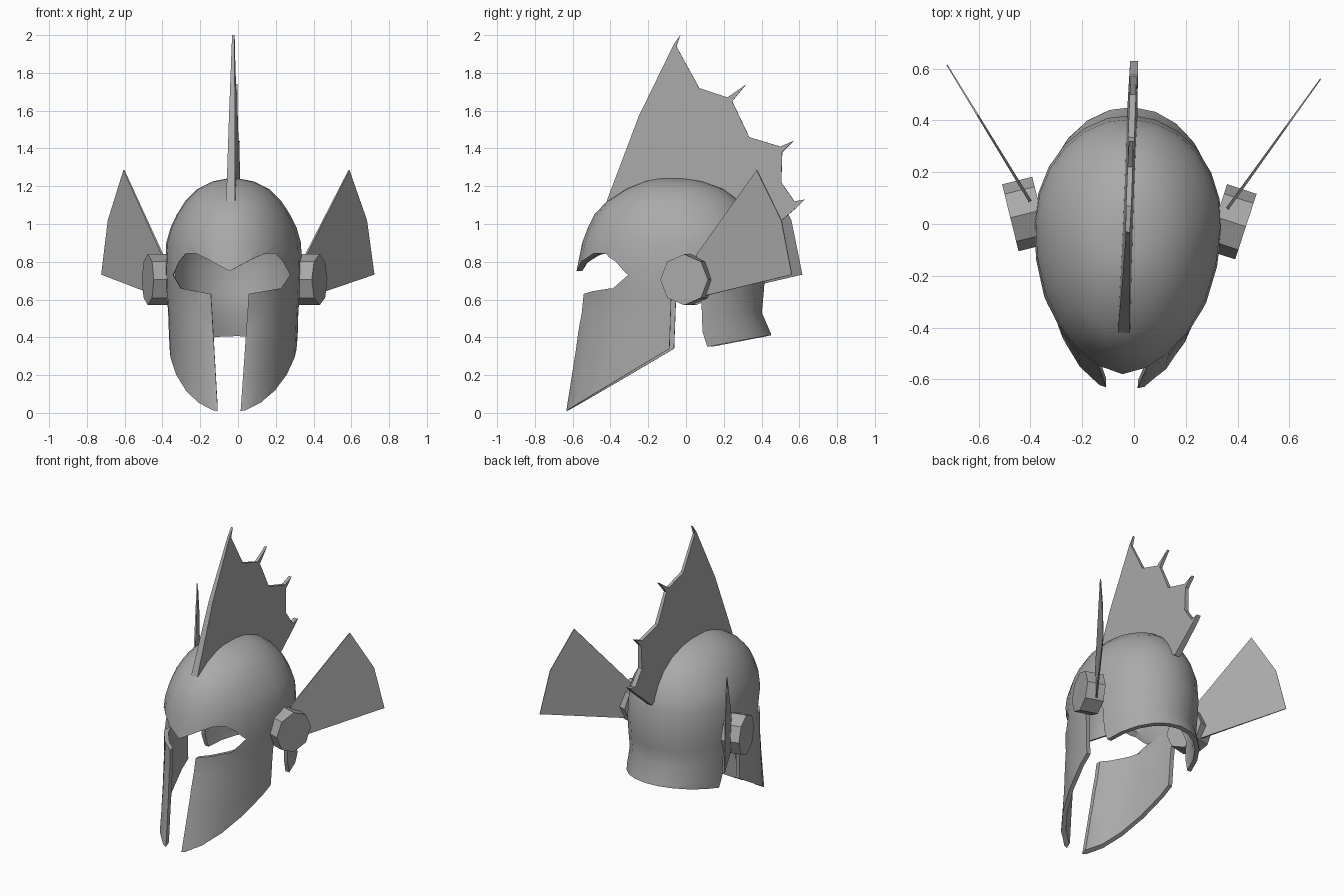
import bpy, bmesh, math
from mathutils import Matrix, Vector

if "Cube" in bpy.data.objects:
    bpy.data.objects.remove(bpy.data.objects["Cube"])

# One grey metal for the whole helmet
metal = bpy.data.materials.new("grey metal")
metal.diffuse_color = (0.4, 0.4, 0.4, 1)
metal.use_nodes = True
metal.node_tree.nodes["Principled BSDF"].inputs["Base Color"].default_value = metal.diffuse_color

# The whole model is turned slightly about z
PLACE = Matrix.Translation((-0.023, 0, 0)) @ Matrix.Rotation(math.radians(-2.15), 4, 'Z')


def make(name, bm):
    bmesh.ops.recalc_face_normals(bm, faces=bm.faces)
    me = bpy.data.meshes.new(name)
    bm.to_mesh(me)
    bm.free()
    me.materials.append(metal)
    ob = bpy.data.objects.new(name, me)
    bpy.context.collection.objects.link(ob)
    return ob


def bridge(bm, rings, caps=(True, True)):
    """Skin a list of equal-length point loops."""
    vs = [[bm.verts.new(p) for p in r] for r in rings]
    n = len(vs[0])
    for a, b in zip(vs, vs[1:]):
        for i in range(n):
            bm.faces.new((a[i], a[(i + 1) % n], b[(i + 1) % n], b[i]))
    if caps[0]:
        bm.faces.new(vs[0])
    if caps[1]:
        bm.faces.new(vs[-1])
    return bm


def activate(ob):
    bpy.ops.object.select_all(action='DESELECT')
    ob.select_set(True)
    bpy.context.view_layer.objects.active = ob


# Helmet shell: oval sections (z, half width, front y, back y, middle y)
sections = [
    (1.24, .035, -.15, .00, -.08), (1.225, .11, -.22, .09, -.07),
    (1.185, .19, -.32, .20, -.06), (1.12, .255, -.42, .29, -.05),
    (1.05, .30, -.485, .345, -.03), (.98, .334, -.52, .38, -.01),
    (.90, .357, -.55, .405, 0), (.75, .362, -.58, .42, 0),
    (.64, .358, -.562, .412, 0), (.53, .350, -.57, .402, 0),
    (.42, .346, -.588, .45, 0), (.34, .342, -.598, .465, 0),
    (.18, .337, -.622, .47, 0), (-.1, .33, -.665, .47, 0)]
SEG = 24
rings = []
for z, w, f, b, m in sections:
    ring = []
    for i in range(SEG):
        a = math.tau * i / SEG
        c, s = math.cos(a), math.sin(a)
        ring.append((w * c, m + s * ((b - m) if s > 0 else (m - f)), z))
    rings.append(ring)
shell = make("helmet_shell", bridge(bmesh.new(), rings, (True, False)))
mod = shell.modifiers.new("thickness", 'SOLIDIFY')
mod.thickness = 0.028
mod.offset = -1
mod.use_even_offset = True

# Cutter for cheek bottoms, side gaps and neck bottom (side outline)
side = [(-.9, -.3), (-.9, -.155), (-.64, .005), (-.075, .34), (-.065, .62), (0, .74),
        (.095, .58), (.1, .43), (.125, .35), (.47, .415), (.9, .49), (.9, -.3)]
lower_cut = make("lower_cutter", bridge(bmesh.new(),
                 [[(x, y, z) for y, z in side] for x in (-1, 1)]))

# Cutter for eyes and face slot (front outline, mirrored)
half = [(.11, .81), (.185, .845), (.24, .842), (.275, .8), (.31, .73),
        (.265, .66), (.10, .63), (.06, .0), (.045, -.25)]
front = [(0, .75)] + half + [(-x, z) for x, z in reversed(half)]
face_cut = make("face_cutter", bridge(bmesh.new(),
                [[(x, y, z) for x, z in front] for y in (-1, -.12)]))

for cutter in (lower_cut, face_cut):
    cutter.hide_render = True
    mod = shell.modifiers.new("cut", 'BOOLEAN')
    mod.operation = 'DIFFERENCE'
    mod.solver = 'EXACT'
    mod.object = cutter
activate(shell)
for name in [m.name for m in shell.modifiers]:
    bpy.ops.object.modifier_apply(modifier=name)
for cutter in (lower_cut, face_cut):
    bpy.data.objects.remove(cutter)
bpy.ops.object.shade_smooth_by_angle(angle=math.radians(35))
parts = [shell]

# Crest: spiked plate that thins towards the top and back
crest_outline = [
    (-.42, 1.12), (-.25, 1.57), (-.065, 1.95), (-.03, 2.0), (-.05, 1.94),
    (.07, 1.72), (.22, 1.67), (.32, 1.74), (.245, 1.65), (.335, 1.46),
    (.50, 1.41), (.57, 1.44), (.51, 1.38), (.505, 1.22), (.575, 1.12),
    (.63, 1.13), (.59, 1.09), (.41, .935), (.375, .96), (.27, 1.115),
    (.1, 1.2), (-.1, 1.22), (-.3, 1.17)]


def crest_half(y, z):
    return .024 - .016 * (z - 1.12) - .008 * (y + .42)


parts.append(make("crest", bridge(bmesh.new(), [
    [(k * crest_half(y, z), y, z) for y, z in crest_outline] for k in (-1, 1)])))

# Ear discs and side fins, mirrored
fin_outline = [(0, .61), (0, .84), (.389, 1.285), (.549, 1.02), (.617, .732)]
for sx, tag in ((1, "right"), (-1, "left")):
    tilt = math.radians(16)
    axis = Vector((sx * math.cos(tilt), -math.sin(tilt), 0))
    across = Vector((sx * math.sin(tilt), math.cos(tilt), 0))
    outer = Vector((sx * .455, .007, .705))
    loops = []
    for d in (0, .12):
        loops.append([outer - axis * d + across * (.133 * math.cos(math.tau * i / 8))
                      + Vector((0, 0, .135 * math.sin(math.tau * i / 8)))
                      for i in range(8)])
    parts.append(make("ear_disc_" + tag, bridge(bmesh.new(), loops)))

    along = Vector((sx * .341, .514, 0)).normalized()
    normal = Vector((along.y, -along.x, 0))
    base = Vector((sx * .381, .074, 0))
    loops = [[base + along * s + Vector((0, 0, z)) + normal * k * (.006 - .006 * s)
              for s, z in fin_outline] for k in (-1, 1)]
    parts.append(make("side_fin_" + tag, bridge(bmesh.new(), loops)))

# Turn and centre everything
for ob in parts:
    ob.data.transform(PLACE)
